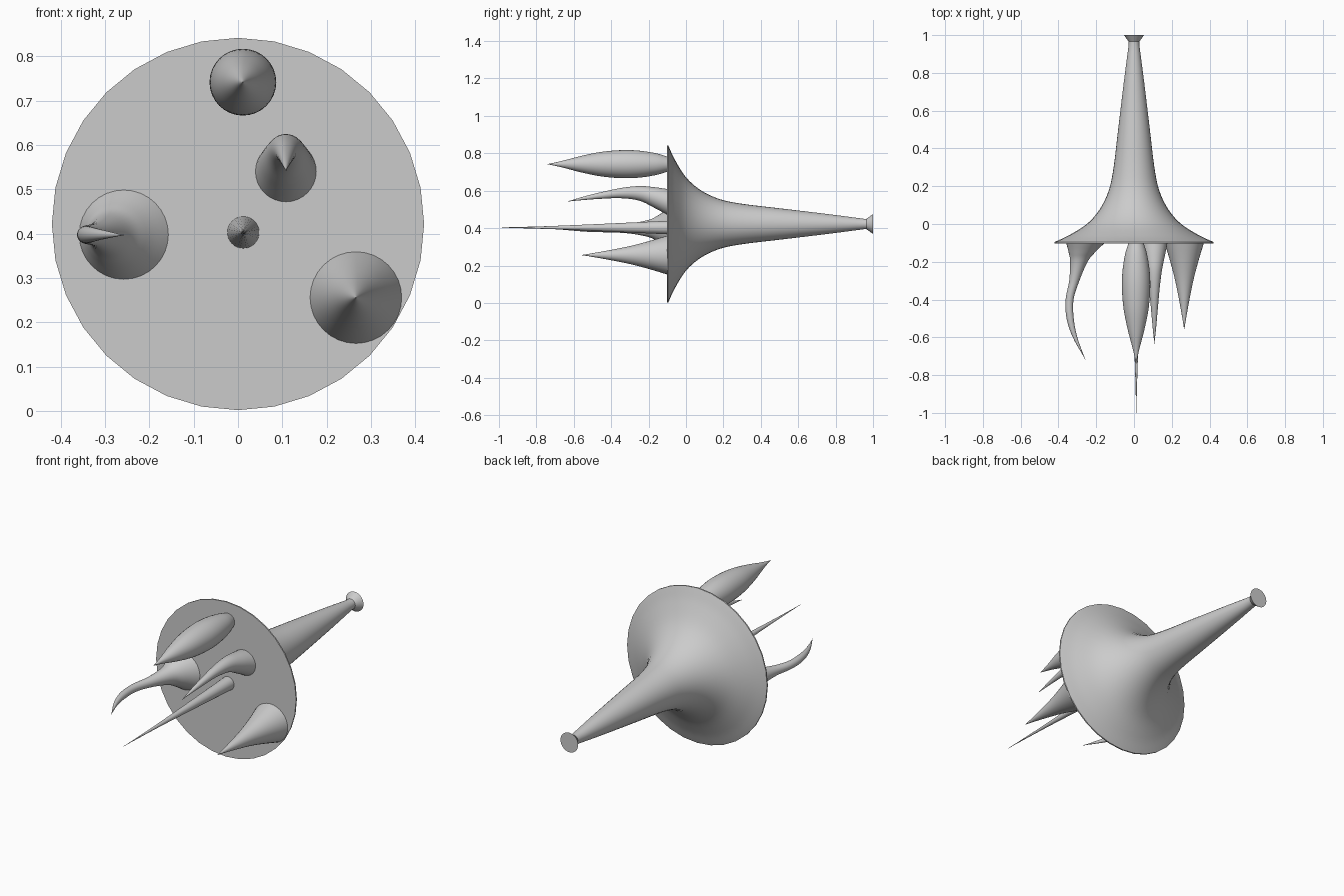
import bpy, bmesh, math
from mathutils import Vector
from mathutils.geometry import interpolate_bezier

if "Cube" in bpy.data.objects:
    bpy.data.objects.remove(bpy.data.objects["Cube"])


def smooth_stations(pts, steps=5):
    """Catmull-Rom through (x, y, z, r) stations."""
    out = []
    for i in range(len(pts) - 1):
        a, b = Vector(pts[i]), Vector(pts[i + 1])
        p = Vector(pts[i - 1]) if i else a * 2 - b
        n = Vector(pts[i + 2]) if i + 2 < len(pts) else b * 2 - a
        for k in range(steps):
            t = k / steps
            out.append(0.5 * (2 * a + (b - p) * t + (2 * p - 5 * a + 4 * b - n) * t * t
                              + (3 * a - p - 3 * b + n) * t ** 3))
    out.append(Vector(pts[-1]))
    return out


def loft(name, stations, sides=32):
    """Round rings stacked along y, capped at both ends."""
    bm = bmesh.new()
    rings = []
    for x, y, z, r in stations:
        r = max(r, 0.0008)
        rings.append([bm.verts.new((x + r * math.cos(2 * math.pi * i / sides), y,
                                    z + r * math.sin(2 * math.pi * i / sides)))
                      for i in range(sides)])
    for a, b in zip(rings, rings[1:]):
        for i in range(sides):
            j = (i + 1) % sides
            bm.faces.new((a[i], a[j], b[j], b[i]))
    bm.faces.new(rings[0])
    bm.faces.new(rings[-1])
    bmesh.ops.recalc_face_normals(bm, faces=bm.faces)
    me = bpy.data.meshes.new(name)
    bm.to_mesh(me)
    bm.free()
    ob = bpy.data.objects.new(name, me)
    bpy.context.collection.objects.link(ob)
    bpy.ops.object.select_all(action='DESELECT')
    ob.select_set(True)
    bpy.context.view_layer.objects.active = ob
    bpy.ops.object.shade_smooth_by_angle(angle=math.radians(35))
    return ob


# Flared body: thin rim, horn-shaped flare, long neck and small end flange
CZ = 0.422
flare = [(-0.095, 0.42), (-0.06, 0.345), (0.0, 0.25), (0.08, 0.18), (0.18, 0.133),
         (0.3, 0.108), (0.5, 0.084), (0.75, 0.054), (0.95, 0.028)]
body = smooth_stations([(0, y, CZ, r) for y, r in flare])
body = [(0, -0.102, CZ, 0.42)] + [tuple(s) for s in body]
body += [(0, 0.965, CZ, 0.028), (0, 1.0, CZ, 0.053)]
loft("flared_body", body)

# Five spikes on the flat face, stations are (x, y, z, radius)
spikes = {
    "bulb_spike": [(0.011, y, 0.742, r) for y, r in
                   [(-0.1, 0.04), (-0.16, 0.058), (-0.25, 0.072), (-0.34, 0.075),
                    (-0.45, 0.066), (-0.56, 0.044), (-0.66, 0.018), (-0.74, 0)]],
    "hooked_spike": [(-0.257, -0.1, 0.398, 0.102), (-0.276, -0.15, 0.398, 0.07),
                     (-0.292, -0.2, 0.398, 0.046), (-0.316, -0.3, 0.398, 0.027),
                     (-0.341, -0.4, 0.398, 0.021), (-0.338, -0.5, 0.398, 0.019),
                     (-0.312, -0.6, 0.398, 0.012), (-0.258, -0.717, 0.397, 0)],
    "long_spike": [(0.012, y, 0.403, r) for y, r in
                   [(-0.1, 0.036), (-0.4, 0.022), (-0.7, 0.009), (-1.0, 0)]],
    "bent_spike": [(0.108, -0.1, 0.540, 0.069), (0.108, -0.17, 0.564, 0.055),
                   (0.108, -0.25, 0.586, 0.039), (0.108, -0.35, 0.587, 0.027),
                   (0.108, -0.45, 0.575, 0.018), (0.108, -0.55, 0.559, 0.009),
                   (0.108, -0.635, 0.542, 0)],
    "cone_spike": [(0.266, y, 0.256, r) for y, r in
                   [(-0.1, 0.104), (-0.2, 0.074), (-0.3, 0.048), (-0.42, 0.024),
                    (-0.557, 0)]],
}
for name, pts in spikes.items():
    loft(name, smooth_stations(pts))
